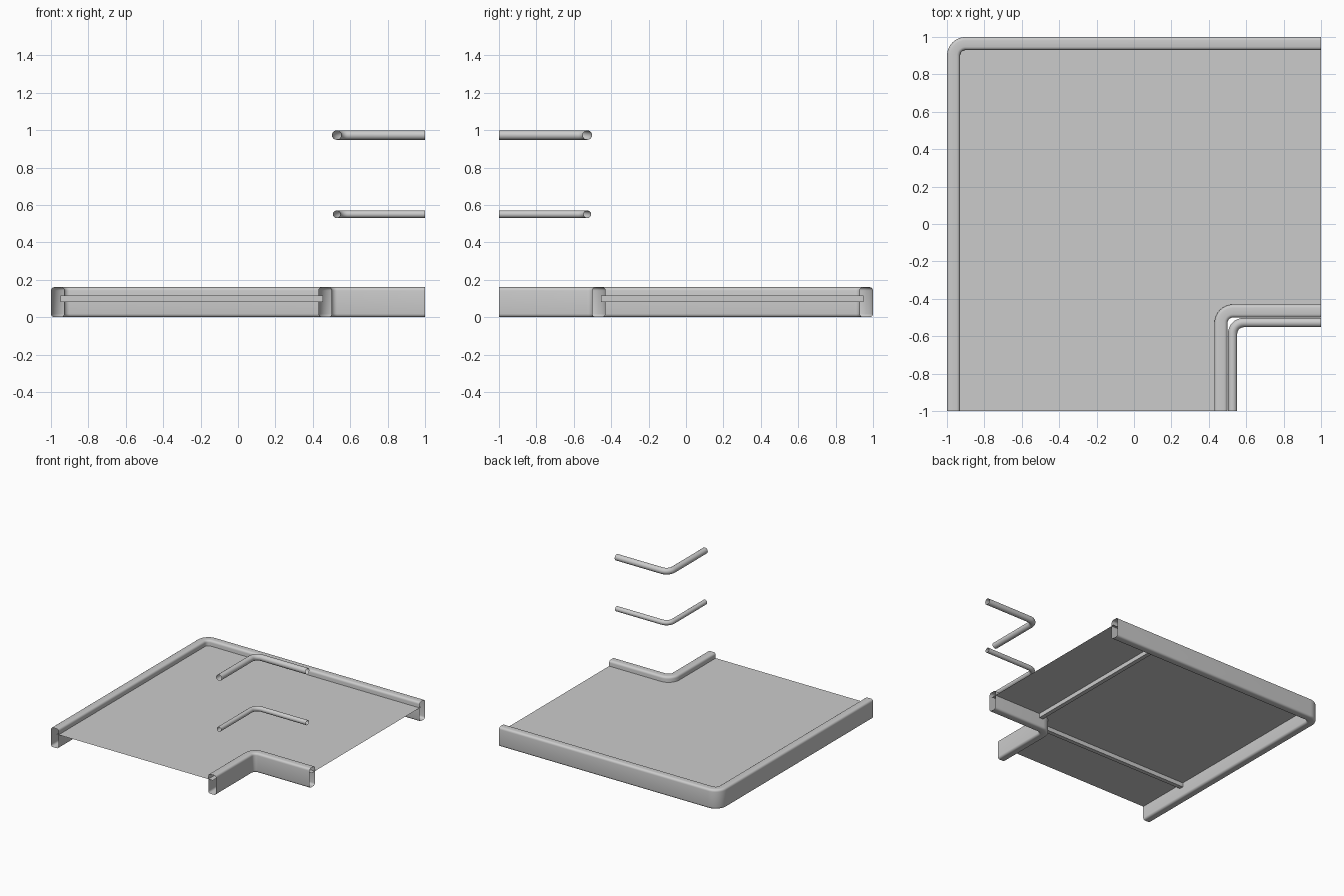
import bpy, bmesh
from math import sin, cos, pi

if "Cube" in bpy.data.objects:
    bpy.data.objects.remove(bpy.data.objects["Cube"])


def finish(name, bm, smooth=False):
    mesh = bpy.data.meshes.new(name)
    bm.to_mesh(mesh)
    bm.free()
    obj = bpy.data.objects.new(name, mesh)
    bpy.context.collection.objects.link(obj)
    if smooth:
        bpy.ops.object.select_all(action='DESELECT')
        obj.select_set(True)
        bpy.context.view_layer.objects.active = obj
        bpy.ops.object.shade_smooth_by_angle(angle=0.7)
    return obj


def corner_path(c, r, steps=8):
    """Path from (c,-1) round a corner at (c,-c) to (1,-c): point and outward normal."""
    path = [((c, -1), (-1, 0))]
    for i in range(steps + 1):
        a = pi - pi / 2 * i / steps
        n = (cos(a), sin(a))
        path.append(((c + r + r * n[0], -c - r + r * n[1]), n))
    path.append(((1, -c), (0, 1)))
    return path


def sweep(name, path, profile):
    """Hollow, open-ended tube with a closed (offset, z) profile."""
    bm = bmesh.new()
    rings = [[bm.verts.new((p[0] + n[0] * u, p[1] + n[1] * u, z)) for u, z in profile]
             for p, n in path]
    k = len(profile)
    for a, b in zip(rings, rings[1:]):
        for i in range(k):
            j = (i + 1) % k
            bm.faces.new((a[i], a[j], b[j], b[i]))
    return finish(name, bm, True)


def rounded_rect(w, z0, z1, r, steps=4):
    pts = []
    for q, (u, z) in enumerate([(w / 2 - r, z1 - r), (r - w / 2, z1 - r),
                                (r - w / 2, z0 + r), (w / 2 - r, z0 + r)]):
        for i in range(steps + 1):
            a = pi / 2 * (q + i / steps)
            pts.append((u + r * cos(a), z + r * sin(a)))
    return pts


def circle(r, z, sides=16):
    return [(r * cos(2 * pi * i / sides), z + r * sin(2 * pi * i / sides))
            for i in range(sides)]


def box(name, lo, hi):
    bm = bmesh.new()
    bmesh.ops.create_cube(bm, size=1)
    for v in bm.verts:
        v.co = [lo[i] + (v.co[i] + 0.5) * (hi[i] - lo[i]) for i in range(3)]
    return finish(name, bm)


# Outer and inner curbs
curb = rounded_rect(0.07, 0.0, 0.16, 0.018)
sweep("outer_curb", corner_path(-0.965, 0.065), curb)
sweep("inner_curb", corner_path(0.465, 0.065), curb)

# Hand rails above the inner curb
sweep("top_rail", corner_path(0.527, 0.06), circle(0.025, 0.973))
sweep("middle_rail", corner_path(0.527, 0.06), circle(0.02, 0.55))

# Floor sheet, L-shaped, tucked into the curbs
bm = bmesh.new()
outline = [(-0.95, -1), (0.47, -1), (0.47, -0.47), (1, -0.47), (1, 0.95), (-0.95, 0.95)]
bm.faces.new([bm.verts.new((x, y, 0.115)) for x, y in outline])
finish("floor", bm)

# Support beams under the floor
box("beam_lengthwise", (0.535, -0.455, 0.08), (0.57, 0.95, 0.1145))
box("beam_crosswise", (-0.95, -0.57, 0.08), (0.455, -0.535, 0.1145))
